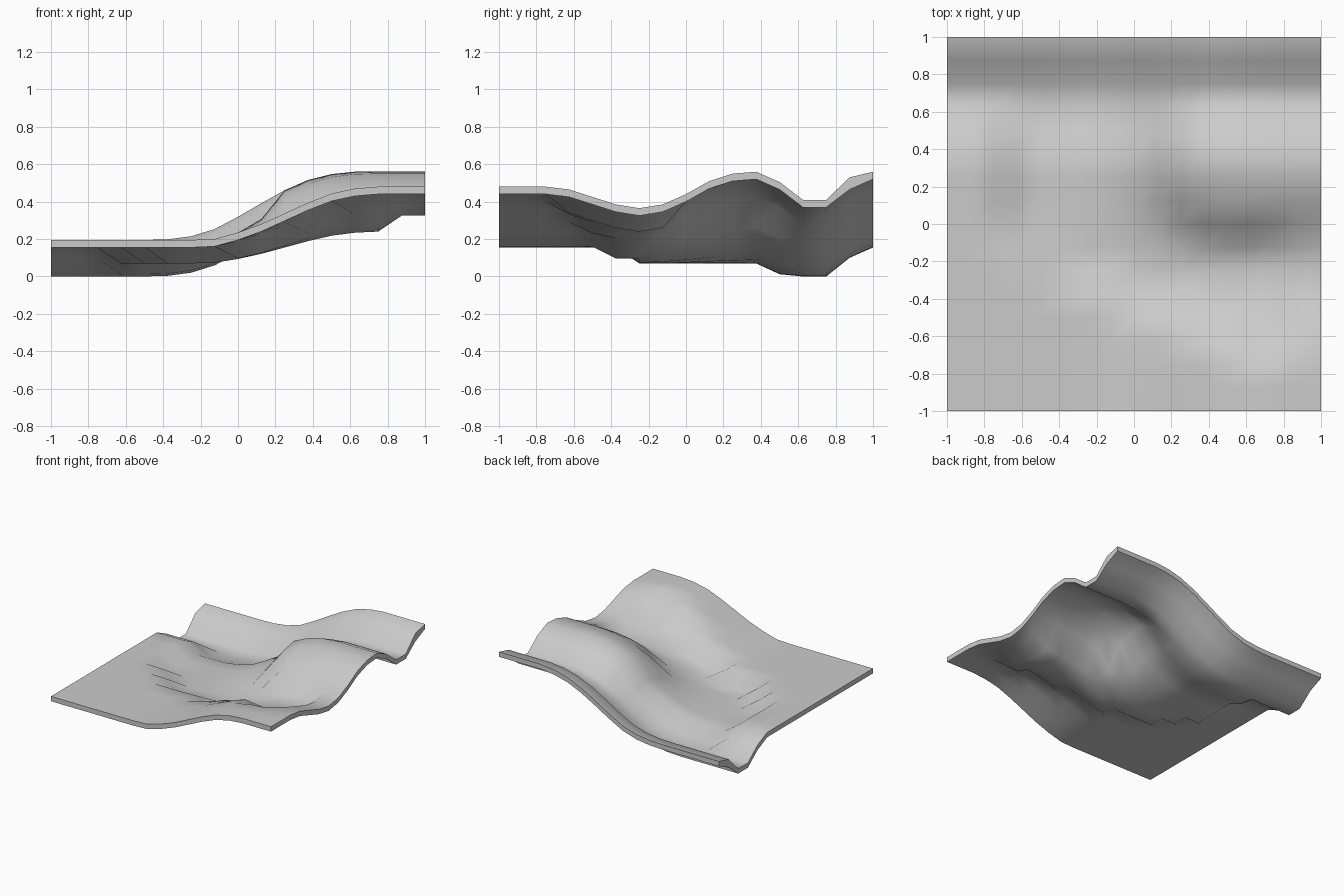
import bpy, bmesh

if "Cube" in bpy.data.objects:
    bpy.data.objects.remove(bpy.data.objects["Cube"])

N = 16                       # cells per side
STEP = 2.0 / N

# Height profiles along y: low (left) edge and high (right) edge
LOW = [.195] * 12 + [.137, .04, .04, .165, .195]
HIGH = [.48, .48, .48, .465, .425, .385, .365, .385, .44,
        .51, .55, .56, .505, .41, .41, .53, .56]
# Rise from low to high along x, at the front and at the back
RISE_FRONT = [0] * 7 + [.02, .14, .30, .50, .70, .87, .965, 1, 1, 1]
RISE_BACK = [0] * 5 + [.01, .055, .16, .34, .54, .73, .88, .965, 1, 1, 1, 1]
# Side stream bed: column x -> (first, last) lowered row in y
BED = {-.625: (0, .5), -.5: (-.125, .5), -.375: (-.25, .5), -.25: (-.25, .5),
       -.125: (-.25, .5), 0: (-.375, .5), .125: (-.375, .5),
       .25: (-.375, 0), .375: (-.5, -.125), .5: (-.5, -.125),
       .625: (-.625, -.125), .75: (-.625, -.125)}
BED_DEPTH = .085


def height(i, j):
    x, y = -1 + i * STEP, -1 + j * STEP
    t = min(max((y + .25) / .625, 0), 1)
    rise = RISE_FRONT[i] * (1 - t) + RISE_BACK[i] * t
    z = LOW[j] + rise * (HIGH[j] - LOW[j])
    if x in BED and BED[x][0] <= y <= BED[x][1]:
        z -= BED_DEPTH
    return z


def thickness(j):
    return .065 if j == N - 1 else .04


bm = bmesh.new()
top = [[bm.verts.new((-1 + i * STEP, -1 + j * STEP, height(i, j)))
        for j in range(N + 1)] for i in range(N + 1)]
bottom = [[bm.verts.new((v.co.x, v.co.y, v.co.z - thickness(j)))
           for j, v in enumerate(col)] for col in top]

# Upper and lower skins
for i in range(N):
    for j in range(N):
        for g in (top, bottom):
            bm.faces.new((g[i][j], g[i + 1][j], g[i + 1][j + 1], g[i][j + 1]))

# Rim around the four edges
ring = ([(i, 0) for i in range(N)] + [(N, j) for j in range(N)] +
        [(i, N) for i in range(N, 0, -1)] + [(0, j) for j in range(N, 0, -1)])
for (a, b), (c, d) in zip(ring, ring[1:] + ring[:1]):
    bm.faces.new((bottom[a][b], bottom[c][d], top[c][d], top[a][b]))
bmesh.ops.recalc_face_normals(bm, faces=bm.faces)

mesh = bpy.data.meshes.new("terrain_tile")
bm.to_mesh(mesh)
bm.free()
tile = bpy.data.objects.new("terrain_tile", mesh)
bpy.context.collection.objects.link(tile)
bpy.context.view_layer.objects.active = tile
tile.select_set(True)
bpy.ops.object.shade_smooth_by_angle(angle=1.0)
